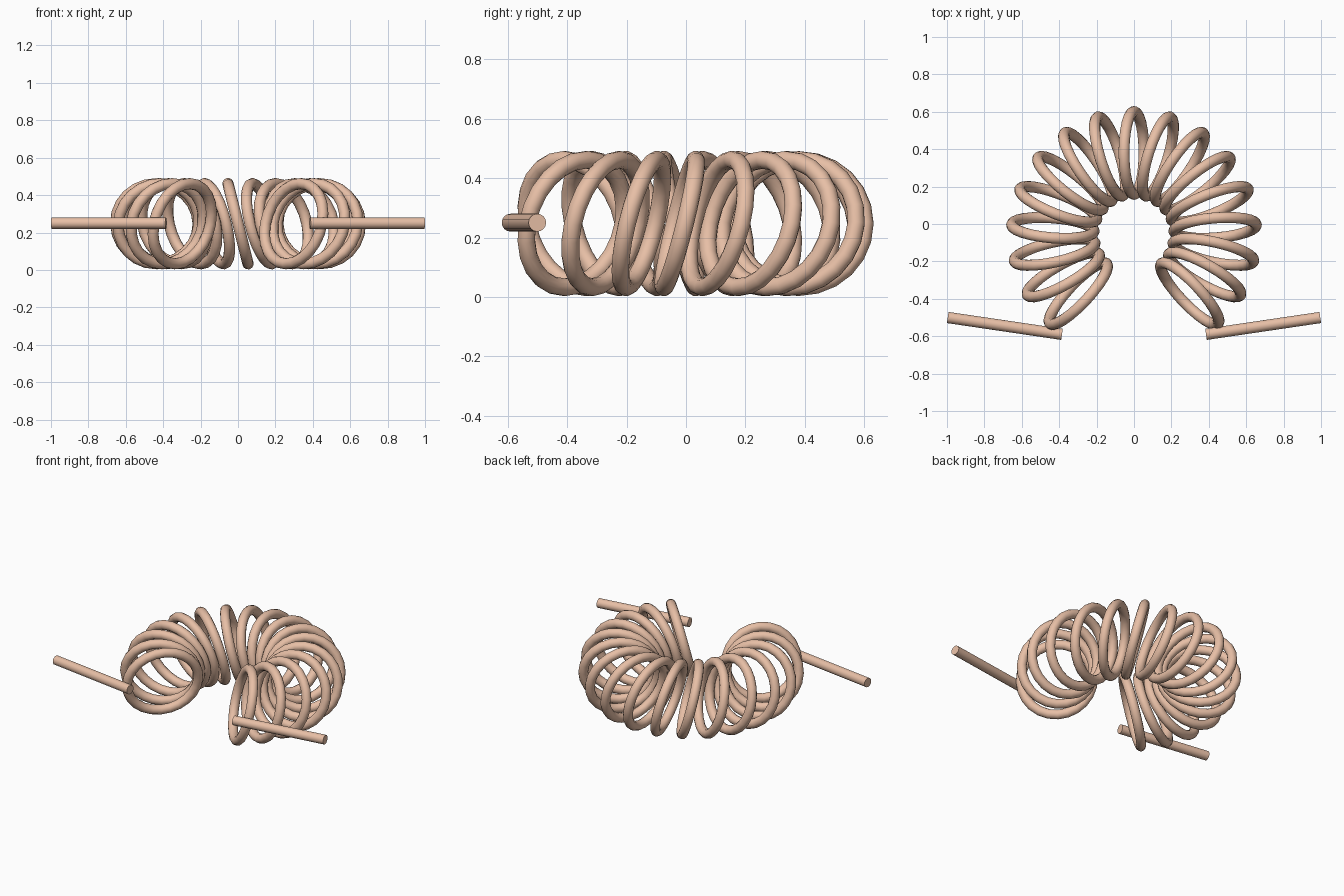
import bpy
from math import radians, sin, cos
from mathutils import Matrix, Vector

if "Cube" in bpy.data.objects:
    bpy.data.objects.remove(bpy.data.objects["Cube"])

copper = bpy.data.materials.new("copper")
copper.diffuse_color = (0.80, 0.52, 0.38, 1)
copper.use_nodes = True
copper.node_tree.nodes["Principled BSDF"].inputs["Base Color"].default_value = copper.diffuse_color

CENTRE = Vector((0, -0.055, 0.247))
RING_R, LOOP_R, WIRE = 0.435, 0.221, 0.03
PITCH, TILT = radians(17.1), radians(14)


def finish(obj, name):
    obj.name = name
    obj.data.materials.append(copper)
    bpy.ops.object.shade_smooth_by_angle(angle=radians(40))


# Slanted wire windings fanned around an open ring
def winding(k):
    a = radians(90) + k * PITCH
    radial = Vector((cos(a), sin(a), 0))
    tangent = Vector((-sin(a), cos(a), 0))
    up = Vector((0, 0, 1)) * cos(TILT) + tangent * sin(TILT)
    m = Matrix((radial, up, radial.cross(up))).transposed().to_4x4()
    m.translation = CENTRE + radial * RING_R
    bpy.ops.mesh.primitive_torus_add(major_radius=LOOP_R, minor_radius=WIRE,
                                     major_segments=24, minor_segments=12)
    obj = bpy.context.object
    obj.matrix_world = m
    finish(obj, f"coil_winding_{k + 9:02d}")


for k in range(-8, 9):
    winding(k)

# Straight connection leads at both ends
for side, name in ((-1, "left_lead"), (1, "right_lead")):
    start = Vector((side * 0.385, -0.59, 0.25))
    end = Vector((side * 0.996, -0.5, 0.25))
    d = end - start
    bpy.ops.mesh.primitive_cylinder_add(vertices=16, radius=WIRE, depth=d.length,
                                        location=(start + end) / 2,
                                        rotation=d.to_track_quat('Z', 'Y').to_euler())
    finish(bpy.context.object, name)
